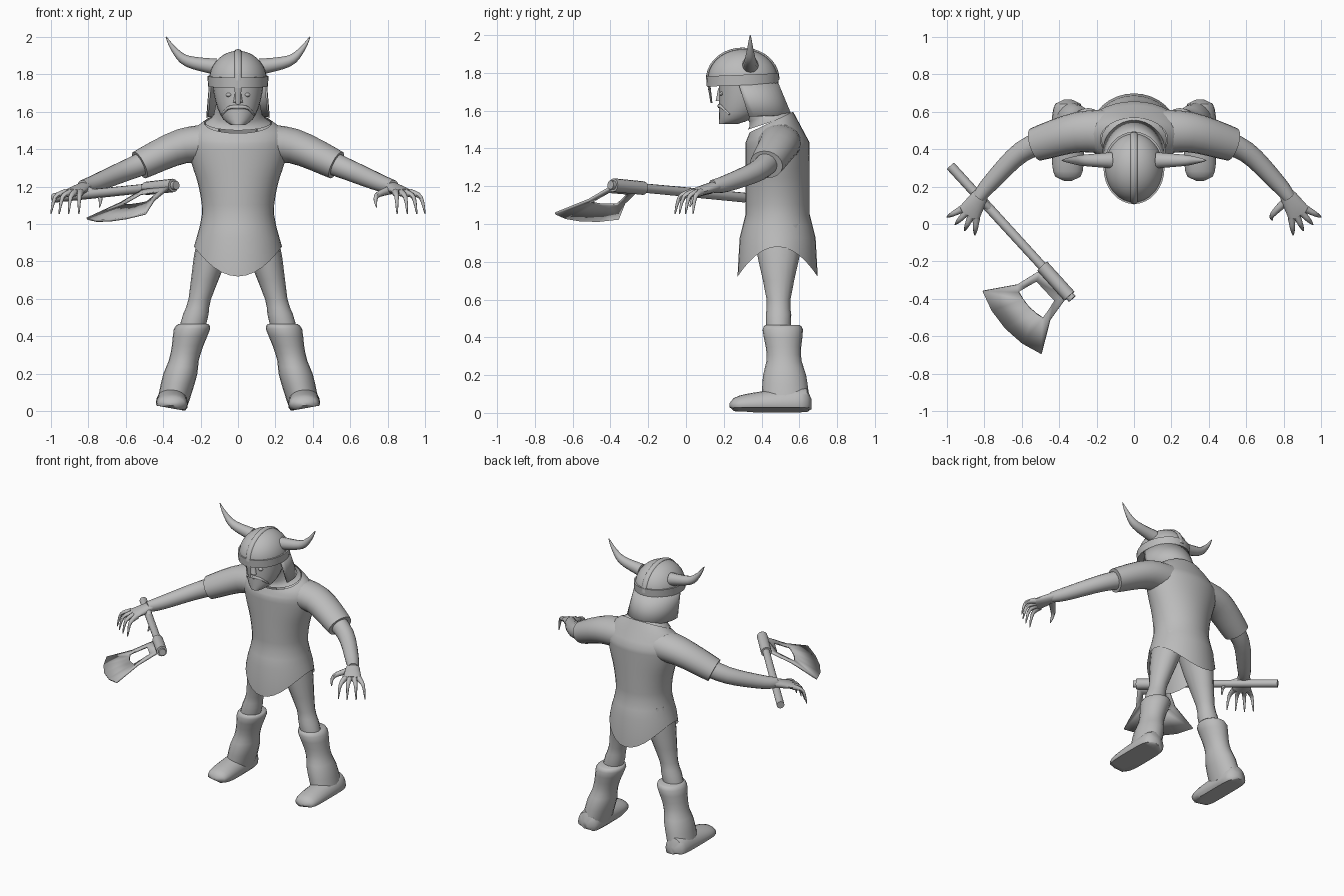
import bpy, bmesh, math
from mathutils import Vector

cube = bpy.data.objects.get("Cube")
if cube:
    bpy.data.objects.remove(cube)

SHADE = (0.5, 0.5, 0.5, 1)
grey = bpy.data.materials.new("plain_grey")
grey.use_nodes = True
grey.diffuse_color = SHADE
grey.node_tree.nodes["Principled BSDF"].inputs["Base Color"].default_value = SHADE


def skin(name, rings, closed=True, caps=True, thickness=0):
    """Bridge rings of points into one smooth-shaded object."""
    bm = bmesh.new()
    loops = [[bm.verts.new(point) for point in ring] for ring in rings]
    count = len(loops[0])
    for lower, upper in zip(loops, loops[1:]):
        for i in range(count if closed else count - 1):
            j = (i + 1) % count
            bm.faces.new((lower[i], lower[j], upper[j], upper[i]))
    if caps:
        bm.faces.new(loops[0])
        bm.faces.new(loops[-1])
    bmesh.ops.recalc_face_normals(bm, faces=bm.faces[:])
    mesh = bpy.data.meshes.new(name)
    bm.to_mesh(mesh)
    bm.free()
    mesh.materials.append(grey)
    obj = bpy.data.objects.new(name, mesh)
    bpy.context.collection.objects.link(obj)
    if thickness:
        solid = obj.modifiers.new("thickness", "SOLIDIFY")
        solid.thickness = thickness
        solid.offset = 0
    bpy.ops.object.select_all(action="DESELECT")
    obj.select_set(True)
    bpy.context.view_layer.objects.active = obj
    bpy.ops.object.shade_smooth_by_angle(angle=math.radians(45))


def spline(points, steps):
    """Catmull-Rom curve through the points."""
    points = [Vector(point) for point in points]
    padded = [points[0], *points, points[-1]]
    curve = []
    for a, b, c, d in zip(padded, padded[1:], padded[2:], padded[3:]):
        for step in range(steps):
            t = step / steps
            bend = 2 * a - 5 * b + 4 * c - d + t * (3 * (b - c) + d - a)
            curve.append(b + t / 2 * (c - a + t * bend))
    return curve + [points[-1]]


def stack(name, profile, centre, depth, tilt=lambda z: 0, hem=0, mirror=1,
          sides=24, steps=2, arc=None, caps=True, thickness=0):
    """Level rings from a profile of heights and half widths."""
    first, last = arc or (0, math.tau)
    rings = []
    for z, width in spline(profile, steps):
        x, y = centre(z, width)
        ring = []
        for i in range(sides):
            angle = first + (last - first) * i / (sides - 1 if arc else sides)
            across, back = math.cos(angle), math.sin(angle)
            drop = hem * back ** 2 if not rings else 0
            ring.append((mirror * (x + width * across), y + depth(z, width) * back,
                         z + tilt(z) * back - drop))
        rings.append(ring)
    skin(name, rings, not arc, caps and not arc, thickness)


def taper(start, end):
    return lambda t: start + (end - start) * t


def tube(name, path, radius, flat=lambda t: 1, mirror=1, sides=12, steps=4,
         side=None, floor=None):
    """Elliptical rings square to a path; flat is height over width."""
    points = spline(path, steps)
    rings = []
    for i, point in enumerate(points):
        t = i / (len(points) - 1)
        ahead = points[min(i + 1, len(points) - 1)] - points[max(i - 1, 0)]
        ahead.normalize()
        out = Vector(side) if side else ahead.cross(Vector((0, 0, 1))).normalized()
        up = out.cross(ahead)
        ring = []
        for k in range(sides):
            angle = math.tau * k / sides
            spot = point + radius(t) * (out * math.cos(angle) + up * flat(t) * math.sin(angle))
            if floor:
                spot.z = max(spot.z, floor(spot.x))
            spot.x *= mirror
            ring.append(spot)
        rings.append(ring)
    skin(name, rings)


def collar(z):
    return max(0, z - 1.43)


# Tunic with pointed hem and tilted neckline
stack("tunic", [(.88, .235), (1.05, .193), (1.2, .21), (1.33, .25), (1.43, .27),
                (1.5, .24), (1.54, .18)],
      centre=lambda z, width: (0, .485 - .3 * collar(z)),
      depth=lambda z, width: .17 + .25 * max(0, 1.05 - z) - .5 * collar(z),
      tilt=lambda z: collar(z) / 2, hem=.16, sides=32, steps=3, caps=False)

# Neck and head
stack("neck", [(1.54, .175), (1.58, .13), (1.7, .11)],
      centre=lambda z, width: (0, .45 - .6 * (z - 1.54)),
      depth=lambda z, width: .7 * width, tilt=lambda z: .04)
stack("head", [(1.53, .04), (1.56, .08), (1.62, .11), (1.7, .13), (1.77, .14)],
      centre=lambda z, width: (0, .185 + width), depth=lambda z, width: width + .01)
tube("nose", [(0, .18, 1.72), (0, .175, 1.65)], taper(.012, .026),
     flat=lambda t: .7, side=(1, 0, 0))
tube("lower_lip", [(-.04, .2, 1.59), (0, .187, 1.587), (.04, .2, 1.59)],
     lambda t: .002 + .009 * math.sin(math.pi * t), sides=8)

# Helmet dome, band, crest, nose guard and neck guard
HELMET_Y, RIM_Z, DOME_HEIGHT, DOME_WIDTH = .3, 1.765, .16, .155
quarter = [math.pi / 2 * i / 9.1 for i in range(10)]
stack("helmet_dome", [(RIM_Z + DOME_HEIGHT * math.sin(a), DOME_WIDTH * math.cos(a))
                      for a in quarter],
      centre=lambda z, width: (0, HELMET_Y), depth=lambda z, width: 1.2 * width,
      sides=32, steps=1)
stack("helmet_band", [(1.735, .16), (1.79, .163)],
      centre=lambda z, width: (0, HELMET_Y), depth=lambda z, width: width + .03,
      tilt=lambda z: .008, sides=32, steps=1)
half = [math.pi * i / 20 for i in range(21)]
tube("helmet_crest", [(0, HELMET_Y - 1.2 * DOME_WIDTH * math.cos(a),
                       RIM_Z + DOME_HEIGHT * math.sin(a)) for a in half],
     lambda t: .018, flat=lambda t: .5, sides=8, steps=1, side=(1, 0, 0))
tube("nose_guard", [(0, .118, 1.76), (0, .135, 1.64)], taper(.022, .012),
     flat=lambda t: .4, sides=8, side=(1, 0, 0))
stack("neck_guard", [(1.75, .15), (1.57, .165)],
      centre=lambda z, width: (0, .31 + (1.75 - z) / 3),
      depth=lambda z, width: width + .02, tilt=lambda z: .006,
      arc=(-.2, math.pi + .2), thickness=.01)

# Axe shaft and socket
tube("axe_shaft", [(-.98, .31, 1.14), (-.33, -.4, 1.207)], taper(.026, .024), steps=1)
tube("axe_socket", [(-.49, -.225, 1.19), (-.345, -.385, 1.206)], lambda t: .036, steps=1)

# Axe blade: half outline and half window, measured along and away from the shaft
blade_root = Vector((-.42, -.31, 1.2))
along_shaft = Vector((.68, -.73, .06))
off_shaft = Vector((-.73, -.68, -.5))


def blade_ring(half_shape):
    mirrored = [(-along, away) for along, away in reversed(half_shape[:-1])]
    return [blade_root + along_shaft * along + off_shaft * away
            for along, away in half_shape + mirrored]


outline = [(-.1, .01), (-.13, .16), (-.23, .316), (-.12, .352), (0, .364)]
window = [(-.07, .07), (-.085, .13), (-.095, .18), (-.05, .19), (0, .195)]
skin("axe_blade", [blade_ring(outline), blade_ring(window)], caps=False, thickness=.012)


def leg_axis(z, width):
    return .36 - .26 * z, .49


def boot_axis(z, width):
    return .36 - .26 * z, .53 - .04 * z


def foot_width(t):
    return .02 + .066 * math.sqrt(1 - abs(2 * t - 1) ** 4)


for word, s in (("left", 1), ("right", -1)):
    # Horn and face details
    tube(word + "_horn", [(.12, .34, 1.84), (.27, .34, 1.87), (.34, .34, 1.93),
                          (.385, .34, 2)], taper(.044, .002), mirror=s)
    tube(word + "_eye", [(.035, .186, 1.69), (.065, .192, 1.69)],
         lambda t: .003 + .009 * math.sin(math.pi * t), sides=8, mirror=s)
    tube(word + "_moustache", [(0, .18, 1.625), (.05, .188, 1.62), (.088, .23, 1.58)],
         taper(.014, .004), sides=8, mirror=s)

    # Sleeve, arm and palm
    tube(word + "_sleeve", [(.1, .49, 1.43), (.3, .49, 1.415), (.525, .425, 1.315)],
         taper(.125, .09), flat=lambda t: .87, sides=20, mirror=s)
    tube(word + "_arm", [(.42, .46, 1.36), (.6, .385, 1.285), (.77, .215, 1.215),
                         (.83, .14, 1.2)], taper(.068, .034), sides=16, mirror=s)
    tube(word + "_palm", [(.815, .16, 1.2), (.885, .05, 1.167)], taper(.04, .066),
         flat=taper(.7, .3), sides=16, mirror=s)

    # Spread, downward hooked fingers and thumb
    for i in range(4):
        aim = math.radians(19 * i - 85)
        reach = Vector((math.cos(aim), math.sin(aim), 0)) * .09
        knuckle = Vector((.842 + .026 * i, .031 + .016 * i, 1.168))
        bend = knuckle + reach * .7 - Vector((0, 0, .025))
        tip = knuckle + reach - Vector((0, 0, .115))
        tube(f"{word}_finger_{i + 1}", [knuckle, bend, tip], taper(.021, .003),
             sides=8, mirror=s)
    tube(word + "_thumb", [(.82, .13, 1.185), (.74, .05, 1.15), (.74, .02, 1.09)],
         taper(.026, .003), sides=8, mirror=s)

    # Leg, boot and foot with a slanted sole
    stack(word + "_leg", [(1, .1), (.82, .09), (.6, .06), (.52, .068), (.43, .07)],
          centre=leg_axis, depth=lambda z, width: width * (.6 + .75 * z),
          sides=16, mirror=s)
    stack(word + "_boot", [(.465, .08), (.44, .097), (.35, .084), (.27, .08),
                           (.2, .091), (.1, .088), (.04, .084)],
          centre=boot_axis, depth=lambda z, width: width + .01 + .13 * max(0, .3 - z),
          sides=20, mirror=s)
    tube(word + "_foot", [(.353, .665, .045), (.353, .23, .04)], foot_width,
         flat=taper(1.3, .5), sides=20, steps=12, mirror=s, side=(1, 0, 0),
         floor=lambda x: max(0, .18 * (x - .27)))
